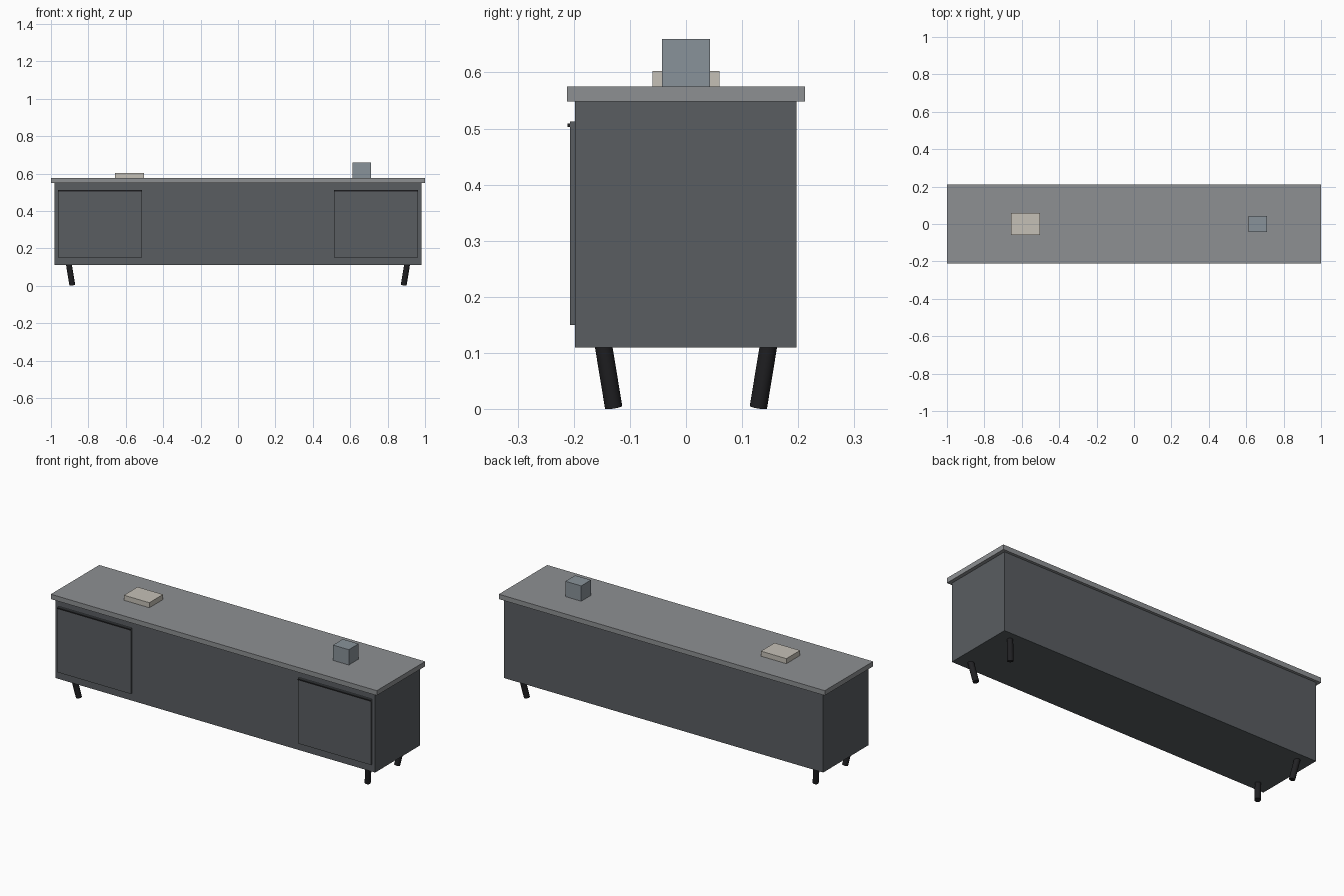
import bpy
from mathutils import Vector

if "Cube" in bpy.data.objects:
    bpy.data.objects.remove(bpy.data.objects["Cube"])


def material(name, rgb):
    m = bpy.data.materials.new(name)
    m.diffuse_color = (*rgb, 1)
    m.use_nodes = True
    m.node_tree.nodes["Principled BSDF"].inputs["Base Color"].default_value = m.diffuse_color
    return m


CARCASS = material("charcoal", (0.10, 0.11, 0.12))
TOP = material("grey_top", (0.27, 0.28, 0.29))
BLACK = material("black", (0.015, 0.015, 0.017))
PAPER = material("paper", (0.56, 0.53, 0.47))
SLATE = material("slate", (0.25, 0.29, 0.32))


def box(name, lo, hi, mat):
    """Box given by its minimum and maximum corners."""
    lo, hi = Vector(lo), Vector(hi)
    bpy.ops.mesh.primitive_cube_add(size=1, location=(lo + hi) / 2)
    o = bpy.context.object
    o.name = name
    o.scale = hi - lo
    bpy.ops.object.transform_apply(location=False, rotation=False, scale=True)
    o.data.materials.append(mat)
    return o


def rod(name, a, b, radius, mat):
    """Smooth cylinder between two points."""
    a, b = Vector(a), Vector(b)
    d = b - a
    bpy.ops.mesh.primitive_cylinder_add(vertices=24, radius=radius, depth=d.length,
                                        location=(a + b) / 2,
                                        rotation=d.to_track_quat('Z', 'Y').to_euler())
    o = bpy.context.object
    o.name = name
    o.data.materials.append(mat)
    bpy.ops.object.shade_smooth_by_angle()
    return o


# Cabinet body and overhanging top
box("cabinet_body", (-0.98, -0.198, 0.11), (0.98, 0.197, 0.548), CARCASS)
box("cabinet_top", (-1, -0.212, 0.548), (1, 0.212, 0.575), TOP)

for side, s in (("left", -1), ("right", 1)):
    # Door panel with a slim pull along its upper edge
    x0, x1 = sorted((s * 0.513, s * 0.962))
    box(side + "_door", (x0, -0.207, 0.15), (x1, -0.198, 0.513), CARCASS)
    box(side + "_door_pull", (x0, -0.211, 0.503), (x1, -0.207, 0.509), BLACK)
    # Legs leaning inwards towards the floor
    for end, t in (("front", -1), ("back", 1)):
        rod(f"{end}_{side}_leg", (s * 0.886, t * 0.129, 0.0035),
            (s * 0.904, t * 0.147, 0.113), 0.0155, BLACK)

# Decor on the top
box("book", (-0.658, -0.06, 0.575), (-0.502, 0.06, 0.603), PAPER)
box("decor_box", (0.613, -0.043, 0.575), (0.71, 0.043, 0.66), SLATE)
